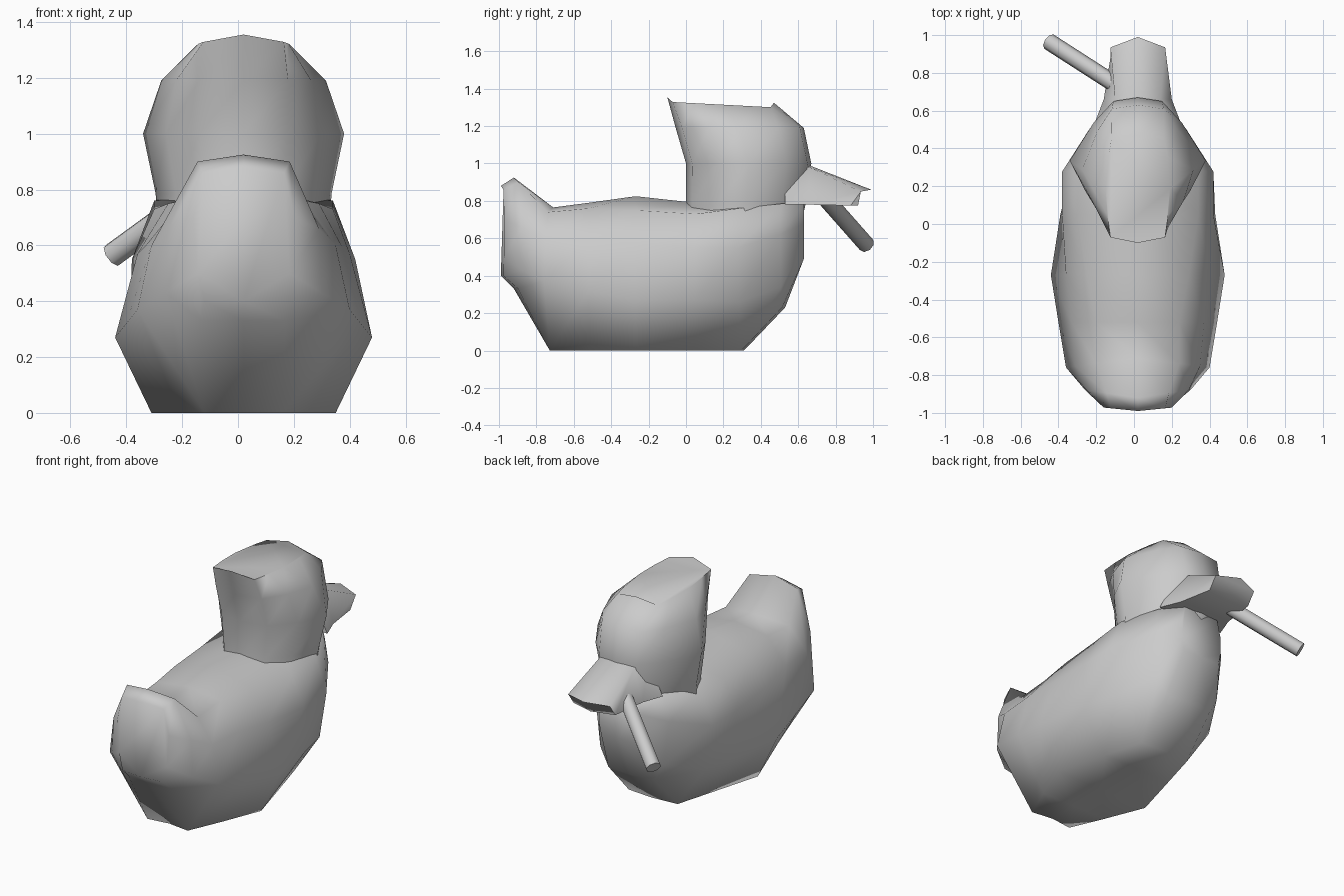
import bpy, bmesh, math
from mathutils import Vector

default_cube = bpy.data.objects.get("Cube")
if default_cube:
    bpy.data.objects.remove(default_cube, do_unlink=True)

CENTRE = 0.02  # the bird sits slightly off centre because of the stick

grey = bpy.data.materials.new("plain grey")
grey.use_nodes = True
grey.diffuse_color = (0.6, 0.6, 0.6, 1)
grey.node_tree.nodes["Principled BSDF"].inputs["Base Color"].default_value = grey.diffuse_color


def finish(name, bm, angle=60):
    bmesh.ops.recalc_face_normals(bm, faces=bm.faces)
    mesh = bpy.data.meshes.new(name)
    bm.to_mesh(mesh)
    bm.free()
    mesh.materials.append(grey)
    for face in mesh.polygons:
        face.use_smooth = True
    mesh.set_sharp_from_angle(angle=math.radians(angle))
    obj = bpy.data.objects.new(name, mesh)
    bpy.context.collection.objects.link(obj)
    return obj


def loft(name, half_rings, angle):
    """Mirror each half ring across x, bridge the rings and cap both ends."""
    bm = bmesh.new()
    rings = []
    for half in half_rings:
        mirrored = [(-x, y, z) for x, y, z in reversed(half[1:-1])]
        rings.append([bm.verts.new((x + CENTRE, y, z)) for x, y, z in half + mirrored])
    count = len(rings[0])
    for low, high in zip(rings, rings[1:]):
        for i in range(count):
            j = (i + 1) % count
            bm.faces.new((low[i], low[j], high[j], high[i]))
    bm.faces.new(rings[0])
    bm.faces.new(rings[-1])
    return finish(name, bm, angle)


# Body: cross-sections from the upturned tail to the breast
def body_section(y, bow, bottom, base, belly, belly_z, flank, flank_z, back, rim_z, top):
    points = [(0, bottom), (base, bottom), (belly, belly_z),
              (flank, flank_z), (back, rim_z), (0, top)]
    return [(x, y + bow * x, z) for x, z in points]


loft("body", [
    body_section(-0.99, 0.1, 0.40, 0.14, 0.165, 0.5, 0.18, 0.70, 0.145, 0.86, 0.88),
    body_section(-0.92, 0.15, 0.33, 0.15, 0.28, 0.43, 0.27, 0.66, 0.165, 0.90, 0.925),
    body_section(-0.71, -0.13, 0, 0.14, 0.38, 0.37, 0.33, 0.60, 0.22, 0.74, 0.765),
    body_section(-0.52, 0, 0, 0.23, 0.42, 0.32, 0.35, 0.60, 0.22, 0.76, 0.79),
    body_section(-0.27, 0, 0, 0.33, 0.46, 0.27, 0.38, 0.57, 0.27, 0.75, 0.825),
    body_section(0.05, 0, 0, 0.24, 0.41, 0.27, 0.40, 0.55, 0.32, 0.73, 0.79),
    body_section(0.31, -0.08, 0, 0.17, 0.35, 0.26, 0.40, 0.55, 0.32, 0.76, 0.79),
    body_section(0.53, -0.1, 0.23, 0.16, 0.22, 0.34, 0.255, 0.62, 0.22, 0.785, 0.79),
    body_section(0.63, 0, 0.49, 0.13, 0.145, 0.56, 0.145, 0.68, 0.12, 0.785, 0.79),
], 85)

# Head: horizontal rings from neck to crown, tilted up toward the nape
OUTLINE = [(0, 0), (0.44, 0.05), (0.77, 0.26), (1, 0.5), (0.65, 0.8), (0.36, 0.97), (0, 1)]


def head_ring(width, rear, front, z, tilt=0, squareness=1, droop=0):
    return [(width * u ** squareness, rear + (front - rear) * v,
             z - tilt * v - (droop if u else 0)) for u, v in OUTLINE]


loft("head", [
    head_ring(0.31, 0, 0.62, 0.70),
    head_ring(0.315, 0, 0.64, 0.785),
    head_ring(0.36, 0, 0.67, 1.0),
    head_ring(0.295, -0.055, 0.63, 1.19, 0, 0.75),
    head_ring(0.17, -0.10, 0.47, 1.355, 0.03, 0.2, 0.025),
], 75)


# Beak: flat underside, sloping top, blunt rounded tip
def beak_section(y, lower, lower_z, upper, upper_z, low_tip=0, high_tip=0):
    return [(0, y + low_tip, lower_z), (lower, y, lower_z),
            (upper, y + high_tip / 2, upper_z), (0, y + high_tip, upper_z + 0.01)]


loft("beak", [
    beak_section(0.53, 0.23, 0.782, 0.13, 0.98),
    beak_section(0.66, 0.18, 0.78, 0.12, 0.98),
    beak_section(0.88, 0.145, 0.775, 0.145, 0.85, 0.04, 0.11),
], 75)

# Stick: a thin rod held in the right side of the beak
start, end = Vector((-0.10, 0.74, 0.82)), Vector((-0.45, 0.965, 0.565))
rod = bmesh.new()
bmesh.ops.create_cone(rod, cap_ends=True, segments=8, radius1=0.045, radius2=0.045,
                      depth=(end - start).length)
stick = finish("stick", rod)
stick.location = (start + end) / 2
stick.rotation_euler = (end - start).to_track_quat("Z", "Y").to_euler()
